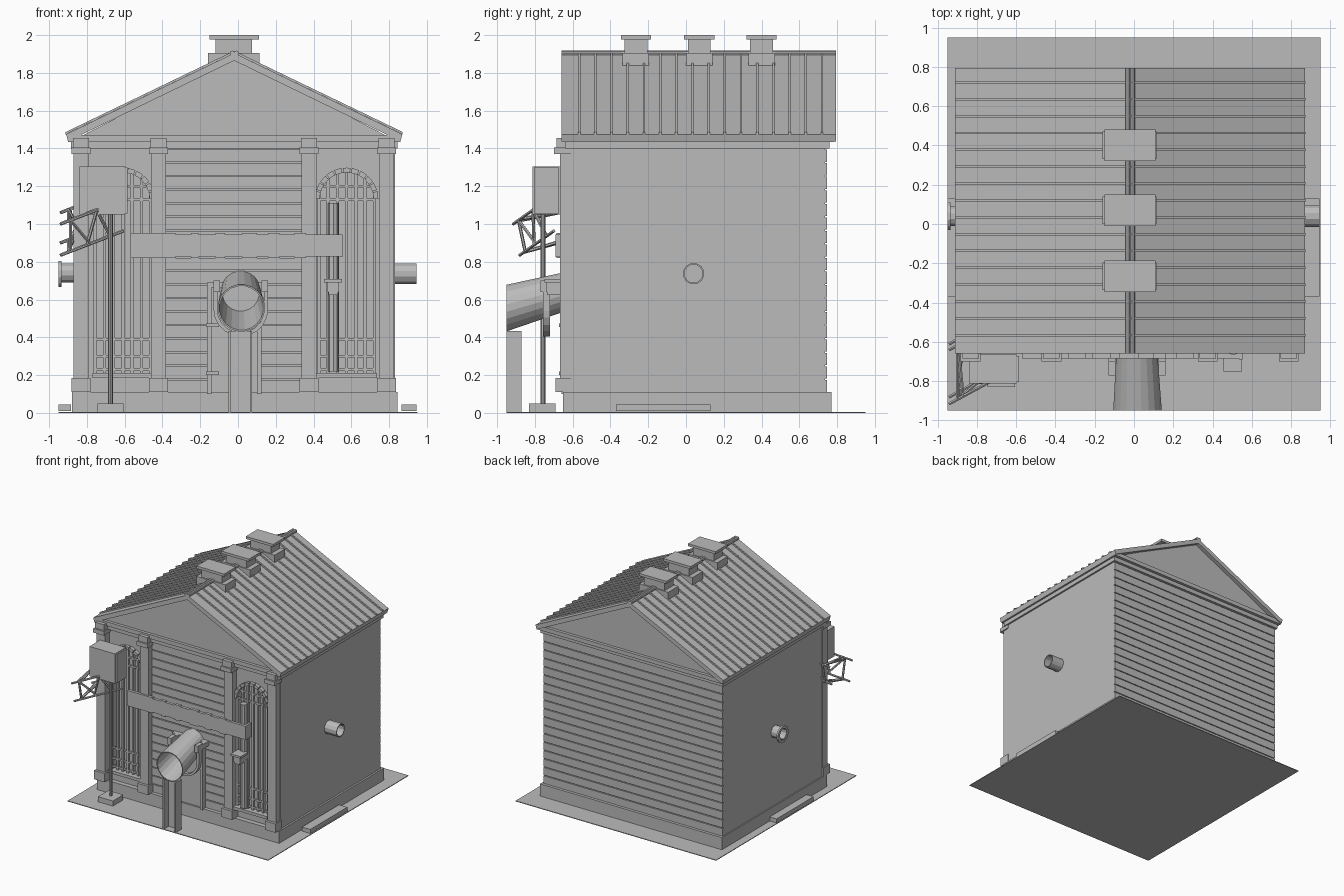
import bpy, bmesh, math
from mathutils import Vector

cube = bpy.data.objects.get("Cube")
if cube:
    bpy.data.objects.remove(cube, do_unlink=True)

GREY = (0.5, 0.5, 0.5, 1)
mat = bpy.data.materials.new("plain grey")
mat.use_nodes = True
mat.diffuse_color = GREY
mat.node_tree.nodes["Principled BSDF"].inputs["Base Color"].default_value = GREY


def finish(name, bm):
    bmesh.ops.recalc_face_normals(bm, faces=bm.faces)
    mesh = bpy.data.meshes.new(name)
    bm.to_mesh(mesh)
    bm.free()
    mesh.materials.append(mat)
    ob = bpy.data.objects.new(name, mesh)
    bpy.context.collection.objects.link(ob)
    return ob


def add_box(bm, x, y, z):
    vs = bmesh.ops.create_cube(bm, size=1)["verts"]
    for v in vs:
        v.co = [lo + (c + 0.5) * (hi - lo) for c, (lo, hi) in zip(v.co, (x, y, z))]


def boxes(name, specs):
    bm = bmesh.new()
    for s in specs:
        add_box(bm, *s)
    return finish(name, bm)


def box(name, x, y, z):
    return boxes(name, [(x, y, z)])


def prism(name, outline, y0, y1):
    """Extrude an x-z outline along y."""
    bm = bmesh.new()
    face = bm.faces.new([bm.verts.new((x, y0, z)) for x, z in outline])
    out = bmesh.ops.extrude_face_region(bm, geom=[face])["geom"]
    for v in out:
        if isinstance(v, bmesh.types.BMVert):
            v.co.y = y1
    return finish(name, bm)


def rods(name, paths, r, sides=6):
    bm = bmesh.new()
    for a, b in paths:
        a, b = Vector(a), Vector(b)
        vs = bmesh.ops.create_cone(bm, cap_ends=True, segments=sides, radius1=r,
                                   radius2=r, depth=(b - a).length)["verts"]
        q = (b - a).to_track_quat('Z', 'Y')
        for v in vs:
            v.co = q @ v.co + (a + b) / 2
    return finish(name, bm)


def tube(name, a, b, ra, rb, axis, sides=16, wall=0.008):
    """Open pipe with end rings lying square to the given axis."""
    bm = bmesh.new()
    rings = []
    for p, r in ((a, ra), (b, rb), (b, rb - wall), (a, ra - wall)):
        ring = []
        for i in range(sides):
            t = math.tau * (i + 0.5) / sides
            c, s = r * math.cos(t), r * math.sin(t)
            off = Vector((c, 0, s)) if axis == 'y' else Vector((0, c, s))
            ring.append(bm.verts.new(Vector(p) + off))
        rings.append(ring)
    for k in range(4):
        m, n = rings[k], rings[(k + 1) % 4]
        for i in range(sides):
            j = (i + 1) % sides
            bm.faces.new((m[i], m[j], n[j], n[i]))
    return finish(name, bm)


def arc(cx, cz, r, a0, a1, n):
    return [(cx + r * math.cos(math.radians(a0 + (a1 - a0) * i / n)),
             cz + r * math.sin(math.radians(a0 + (a1 - a0) * i / n))) for i in range(n + 1)]


MID = -0.02                      # centre line of the building
WINDOWS = (-0.61, 0.575)

# Ground, plinth, walls and side steps
box("ground", (-.95, .95), (-.95, .95), (0, .006))
box("plinth", (-.88, .845), (-.65, .77), (.004, .11))
walls = box("walls", (-.87, .83), (-.61, .737), (.1, 1.41))
for x0, x1 in ((-.95, -.885), (.865, .945)):
    box("side_step", (x0, x1), (-.37, .13), (.01, .045))

# Arched window recesses
for cx in WINDOWS:
    cutter = prism("window_cutter", arc(cx, 1.13, .145, 0, 180, 12)
                   + [(cx - .145, .21), (cx + .145, .21)], -.7, -.56)
    mod = walls.modifiers.new("recess", 'BOOLEAN')
    mod.object, mod.solver = cutter, 'EXACT'
    bpy.context.view_layer.objects.active = walls
    bpy.ops.object.modifier_apply(modifier=mod.name)
    bpy.data.objects.remove(cutter, do_unlink=True)

# Horizontal boarding at the back and between the front pilasters
PITCH = 0.0717
rows = [(.11 + PITCH * i, .11 + PITCH * (i + 1) - .007) for i in range(18)]
boxes("back_boards", [((-.87, .83), (.73, .746), r) for r in rows])
boxes("front_boards", [((-.39, .345), (-.62, -.6), r) for r in rows])

# Cornice, gable and roof
box("lower_cornice", (-.885, .845), (-.64, .76), (1.4, 1.435))
box("upper_cornice", (-.9, .86), (-.655, .785), (1.435, 1.47))
prism("gable", [(-.84, 1.46), (.8, 1.46), (MID, 1.885)], -.63, .76)
prism("roof", [(-.91, 1.475), (MID, 1.905), (.87, 1.475), (.86, 1.438),
               (MID, 1.865), (-.9, 1.438)], -.66, .795)
for i in range(16):
    y = .72 - .0857 * i
    prism("roof_rib", [(-.912, 1.475), (MID, 1.905), (.872, 1.475), (.872, 1.487),
                       (MID, 1.917), (-.912, 1.487)], y - .006, y + .006)
rods("ridge_rolls", [((MID + s, -.66, 1.905), (MID + s, .795, 1.905)) for s in (-.011, .011)], .013, 8)

# Roof vents
for y in (.4, .07, -.265):
    boxes("roof_vent", [((-.16, .115), (y - .07, y + .07), (1.84, 1.905)),
                        ((-.12, .075), (y - .06, y + .06), (1.9, 1.98)),
                        ((-.15, .11), (y - .08, y + .08), (1.978, 2.0))])

# Front pilasters
for x in (-.832, -.42, .375, .787):
    boxes("pilaster", [((x - .04, x + .04), (-.668, -.6), (.11, 1.455)),
                       ((x - .05, x + .05), (-.69, -.6), (.11, .185)),
                       ((x - .05, x + .05), (-.7, -.6), (1.37, 1.405)),
                       ((x - .042, x + .042), (-.685, -.6), (1.4, 1.455))])

# Window bars, sills and arches
for cx in WINDOWS:
    bars = []
    for i in range(7):
        d = -.147 + .049 * i
        top = 1.13 + math.sqrt(max(0, .15 ** 2 - d * d))
        bars.append(((cx + d - .008, cx + d + .008), (-.625, -.6), (.2, top)))
    for z in (.23, .3, .39, 1.13, 1.2):
        w = .145 if z < 1.15 else .125
        bars.append(((cx - w, cx + w), (-.622, -.605), (z - .007, z + .007)))
    boxes("window_bars", bars)
    box("window_sill", (cx - .16, cx + .16), (-.66, -.6), (.185, .21))
    for i in range(11):
        a = 180 / 11 * i
        prism("arch_stone", arc(cx, 1.13, .168, a + 1, a + 15, 2)
              + arc(cx, 1.13, .142, a + 15, a + 1, 2), -.64, -.6)

# Ragged banner board
steps = [-.57, -.33, -.25, -.21, -.12, -.07, .02, .1, .16, .22, .3, .36, .55]
top, bottom = [], []
for i in range(len(steps) - 1):
    d = .008 * (i % 2)
    top += [(steps[i], .952 - d), (steps[i + 1], .952 - d)]
    bottom += [(steps[i], .82 + d), (steps[i + 1], .82 + d)]
prism("banner_board", top + bottom[::-1], -.685, -.66)
box("banner_end", (.535, .552), (-.69, -.6), (.825, .945))

# Door with frame and hinges
box("door", (-.15, .11), (-.635, -.6), (.1, .68))
boxes("door_frame", [((-.165, -.14), (-.66, -.6), (.1, .69)),
                     ((.1, .125), (-.66, -.6), (.1, .69)),
                     ((-.165, .125), (-.66, -.6), (.665, .69))]
      + [((-.17, -.1), (-.672, -.63), (z, z + .018)) for z in (.2, .455)])

# Sloping outlet pipe, its clamp and support
tube("outlet_pipe", (.018, -.95, .555), (.014, -.61, .65), .125, .103, 'y', 20)
prism("pipe_plug", arc(.015, .633, .107, 0, 342, 19), -.66, -.64)
prism("pipe_strap", arc(.015, .55, .145, 180, 360, 10)
      + arc(.015, .55, .125, 360, 180, 10), -.757, -.72)
boxes("strap_ears", [(x, (-.77, -.7), (.64, .7)) for x in ((-.13, -.095), (.125, .16))]
      + [(x, (-.757, -.72), (.54, .66)) for x in ((-.13, -.108), (.138, .16))]
      + [(x, (-.72, -.6), (.65, .69)) for x in ((-.13, -.095), (.125, .16))])
boxes("pipe_support", [((-.05, -.038), (-.95, -.87), (0, .433)),
                       ((.063, .075), (-.95, -.87), (0, .433)),
                       ((-.05, .075), (-.885, -.87), (0, .433))])

# Pipes through the side walls
tube("right_wall_pipe", (-.86, .04, .74), (-.95, .04, .74), .052, .052, 'x', 12)
tube("right_pipe_flange", (-.935, .04, .735), (-.95, .04, .735), .072, .072, 'x', 12, .022)
tube("left_wall_pipe", (.82, .04, .737), (.945, .04, .737), .057, .057, 'x', 12)

# Downpipe with valve box on the window
rods("downpipe", [((.505, -.64, .22), (.505, -.64, 1.11))], .028, 8)
boxes("valve_box", [((.475, .535), (-.74, -.63), (.64, .69)),
                    ((.455, .55), (-.75, -.65), (.69, .708)),
                    ((.48, .53), (-.735, -.65), (.625, .64))])

# Switch box on a footed post
boxes("switch_box", [((-.84, -.597), (-.812, -.665), (1.05, 1.305)),
                     ((-.6, -.585), (-.805, -.672), (1.055, 1.3))])
rods("switch_post", [((-.675, -.757, .04), (-.675, -.757, 1.06))], .012, 8)
box("post_foot", (-.745, -.605), (-.83, -.69), (.006, .05))

# Lattice boom reaching out past the corner
ends = [Vector(p) for p in ((-.94, -.915, 1.0), (-.94, -.88, .835), (-.94, -.64, .9), (-.94, -.61, 1.06))]
run = Vector((.35, .19, .135))
starts = [e + run * f for e, f in zip(ends, (.6, .95, .25, .2))]
lattice = list(zip(ends, starts))
for k in range(4):
    a, b = ends[k], ends[(k + 1) % 4]
    fa, fb = (.15, .45) if k % 2 == 0 else (.12, .2)
    lattice += [(a + run * fa, b + run * fa), (a + run * fa, b + run * fb)]
lattice += [(ends[0] + run * .55, ends[1] + run * f) for f in (.4, .75)]
rods("lattice_boom", lattice, .009, 6)
